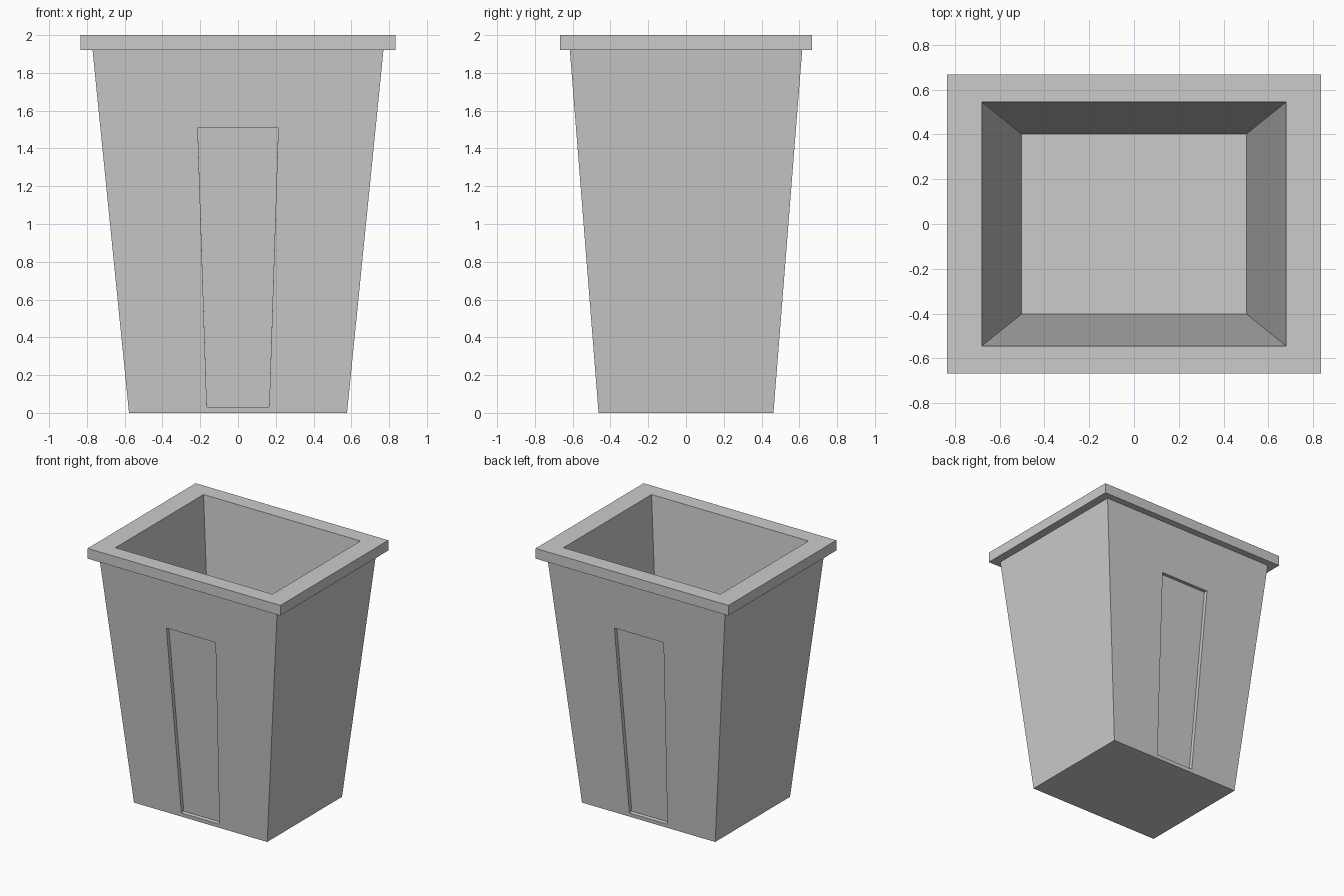
import bpy, bmesh
from mathutils import Vector

if "Cube" in bpy.data.objects:
    bpy.data.objects.remove(bpy.data.objects["Cube"])

# Rectangular cross-sections (half x, half y, z): outside up, over the rim, down inside
SECTIONS = [
    (0.577, 0.463, 0.00),   # base
    (0.770, 0.615, 1.92),   # top of tapered wall
    (0.835, 0.668, 1.92),   # rim underside
    (0.835, 0.668, 2.00),   # rim top
    (0.680, 0.545, 2.00),   # opening
    (0.503, 0.403, 0.10),   # inner floor
]
PANEL = {"low": (0.165, 0.03), "high": (0.213, 1.51)}   # half width, z
PANEL_DEPTH = 0.03

bm = bmesh.new()

# Bin shell
loops = [[bm.verts.new((sx * hx, sy * hy, z))
          for sx, sy in ((-1, -1), (1, -1), (1, 1), (-1, 1))]
         for hx, hy, z in SECTIONS]
walls = []
for a, b in zip(loops, loops[1:]):
    for i in range(4):
        j = (i + 1) % 4
        walls.append(bm.faces.new((a[i], a[j], b[j], b[i])))
bm.faces.new(loops[0][::-1])
bm.faces.new(loops[-1])
bm.normal_update()


def recess_panel(face):
    """Sink a tapered panel into a sloping front or back wall."""
    normal = face.normal.copy()
    origin = face.verts[0].co.copy()
    mid_z = face.calc_center_median().z
    bmesh.ops.inset_individual(bm, faces=[face], thickness=0.1)
    for v in face.verts:
        half, z = PANEL["high" if v.co.z > mid_z else "low"]
        x = half if v.co.x > 0 else -half
        y = origin.y - normal.z * (z - origin.z) / normal.y
        v.co = Vector((x, y, z))
    # second ring becomes the sunken floor
    bmesh.ops.inset_individual(bm, faces=[face], thickness=0.001)
    for v in face.verts:
        half, z = PANEL["high" if v.co.z > mid_z else "low"]
        x = half if v.co.x > 0 else -half
        y = origin.y - normal.z * (z - origin.z) / normal.y
        v.co = Vector((x, y, z)) - normal * PANEL_DEPTH


# Recessed panels on front and back
for wall in (walls[0], walls[2]):
    recess_panel(wall)

bmesh.ops.recalc_face_normals(bm, faces=bm.faces[:])
mesh = bpy.data.meshes.new("waste_bin")
bm.to_mesh(mesh)
bm.free()
bpy.context.collection.objects.link(bpy.data.objects.new("waste_bin", mesh))
